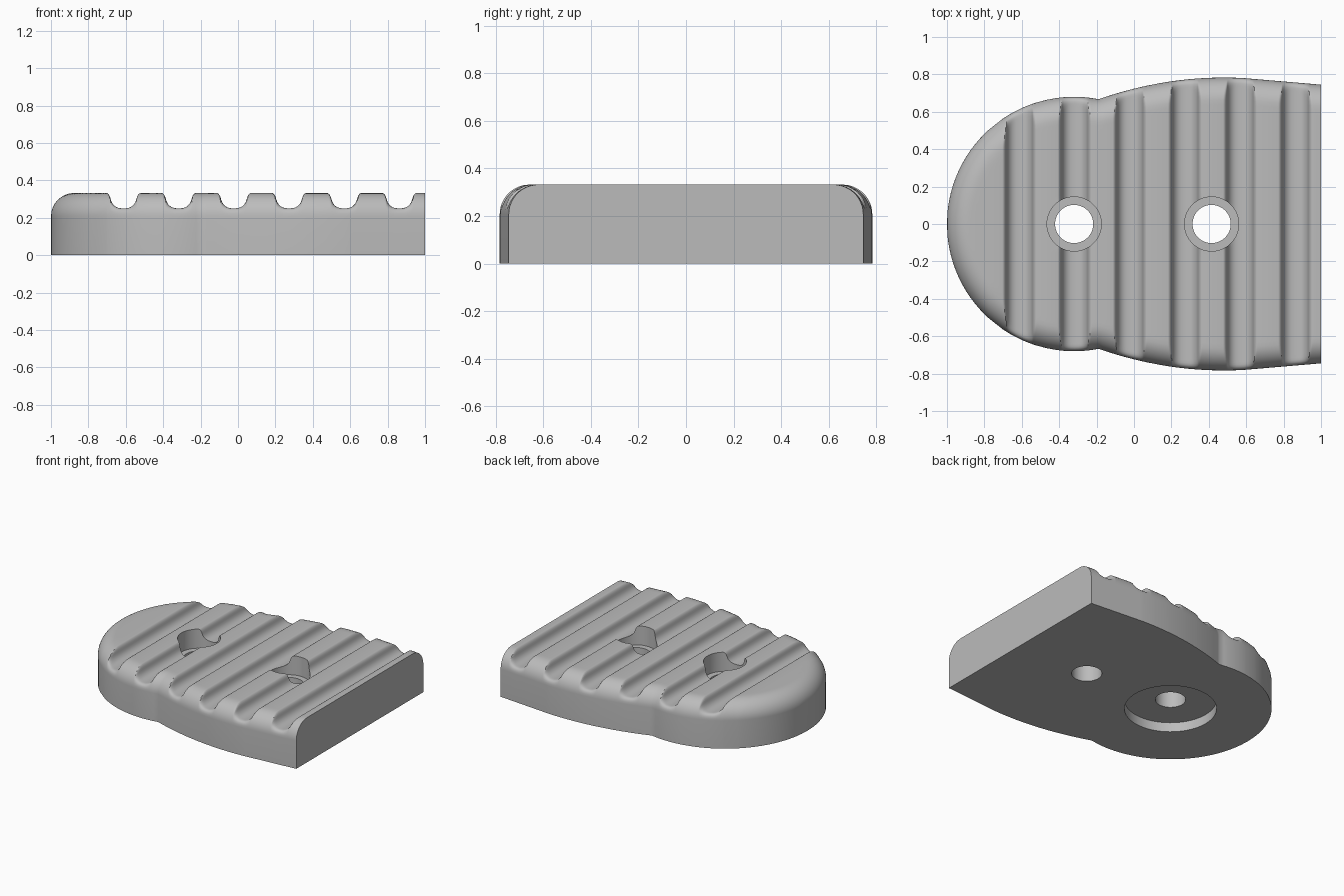
import bpy
import bmesh
from math import sin, cos, pi, hypot, sqrt

TOP, RIM, FILLET = 0.332, 0.207, 0.125
NOSE_X, NOSE_R = -0.32, 0.68
HOLES = (-0.32, 0.415)
GROOVES = [-0.612 + 0.295 * i for i in range(6)]
# Half of the groove section: offset from its middle, height
GROOVE = [(0, 0.25), (0.02, 0.251), (0.034, 0.255), (0.046, 0.262), (0.056, 0.272),
          (0.063, 0.283), (0.068, 0.297), (0.071, 0.308), (0.075, 0.318),
          (0.081, 0.327), (0.087, 0.331), (0.092, TOP)]

if "Cube" in bpy.data.objects:
    bpy.data.objects.remove(bpy.data.objects["Cube"])


def wing(x):
    """Half width of the broad rear part."""
    if x < -0.6:
        return 0
    if x < 0.6:
        return 0.783 - 0.116 * ((x - 0.48) / 0.67) ** 2
    return 0.779 - 0.085 * (x - 0.6)


def half_width(x):
    return max(wing(x), sqrt(max(NOSE_R ** 2 - (x - NOSE_X) ** 2, 0)))


def groove_height(x):
    u = min(abs(x - c) for c in GROOVES)
    for (u0, z0), (u1, z1) in zip(GROOVE, GROOVE[1:]):
        if u <= u1:
            return z0 + (z1 - z0) * (u - u0) / (u1 - u0)
    return TOP


def top_height(x, y):
    """Rounded rim blended softly with the grooves."""
    slope = (wing(x + 0.001) - wing(x - 0.001)) / 0.002 if x > -0.59 else 0
    d = max(NOSE_R - hypot(x - NOSE_X, y), (wing(x) - abs(y)) / hypot(1, slope))
    d = min(max(d, 0), FILLET)
    rim = RIM + sqrt(max(FILLET ** 2 - (FILLET - d) ** 2, 0))
    groove = groove_height(x)
    k = 0.04 * min(1, (TOP - groove) / 0.04) + 1e-6
    blend = max(k - abs(rim - groove), 0) / k
    return min(rim, groove) - blend * blend * k / 4


def column_positions():
    """Section positions: round nose, groove shapes and the lands between."""
    xs = {-0.19, 1.0, 0.975}
    xs |= {round(NOSE_X - NOSE_R * cos(pi / 2 * i / 32), 4) for i in range(18)}
    for c in GROOVES:
        xs |= {round(c + s * u, 4) for u, z in GROOVE for s in (-1, 1)}
        xs.add(round(c + 0.1475, 4))
    xs = sorted(x for x in xs if x <= 1)
    return [x for i, x in enumerate(xs) if i == 0 or x - xs[i - 1] > 0.001]


def build_body(steps=56):
    bm = bmesh.new()
    columns, lower = [], []
    for x in column_positions():
        h = half_width(x)
        ys = [h * sin(pi * (j / steps - 0.5)) for j in range(steps + 1)]
        columns.append([bm.verts.new((x, y, top_height(x, y))) for y in ys])
        lower.append([bm.verts.new((x, y, 0)) for y in (-h, h)])
    for a, b, la, lb in zip(columns, columns[1:], lower, lower[1:]):
        for j in range(steps):
            bm.faces.new((a[j], b[j], b[j + 1], a[j + 1]))
        bm.faces.new((la[0], lb[0], b[0], a[0]))
        bm.faces.new((lb[1], la[1], a[-1], b[-1]))
    # Flat rear end and underside
    bm.faces.new([lower[-1][0], lower[-1][1]] + columns[-1][::-1])
    bm.faces.new([p[1] for p in lower] + [p[0] for p in lower[::-1]])
    bm.faces.new((lower[0][0], columns[0][0], columns[0][-1], lower[0][1]))
    bmesh.ops.remove_doubles(bm, verts=bm.verts, dist=0.0001)
    bmesh.ops.recalc_face_normals(bm, faces=bm.faces)
    mesh = bpy.data.meshes.new("grooved_plate")
    bm.to_mesh(mesh)
    bm.free()
    obj = bpy.data.objects.new("grooved_plate", mesh)
    bpy.context.collection.objects.link(obj)
    return obj


def cut_cylinder(body, x, radius, low, high):
    bpy.ops.mesh.primitive_cylinder_add(vertices=64, radius=radius, depth=high - low,
                                        location=(x, 0, (low + high) / 2))
    cutter = bpy.context.object
    cutter.name = "hole_cutter"
    cutter.hide_render = True
    mod = body.modifiers.new("hole", "BOOLEAN")
    mod.operation = "DIFFERENCE"
    mod.solver = "EXACT"
    mod.object = cutter
    bpy.context.view_layer.objects.active = body
    bpy.ops.object.modifier_apply(modifier=mod.name)
    bpy.data.objects.remove(cutter)


plate = build_body()

# Bolt holes with stepped tops, and the wide recess beneath the nose
for hole_x in HOLES:
    cut_cylinder(plate, hole_x, 0.145, 0.19, 0.5)
    cut_cylinder(plate, hole_x, 0.102, -0.2, 0.5)
cut_cylinder(plate, HOLES[0], 0.31, -0.2, 0.07)

# Plain grey finish
grey = bpy.data.materials.new("plain_grey")
grey.use_nodes = True
colour = (0.5, 0.5, 0.5, 1)
grey.diffuse_color = colour
grey.node_tree.nodes["Principled BSDF"].inputs["Base Color"].default_value = colour
plate.data.materials.clear()
plate.data.materials.append(grey)

bpy.ops.object.select_all(action="DESELECT")
plate.select_set(True)
bpy.context.view_layer.objects.active = plate
bpy.ops.object.shade_smooth_by_angle(angle=0.6)
